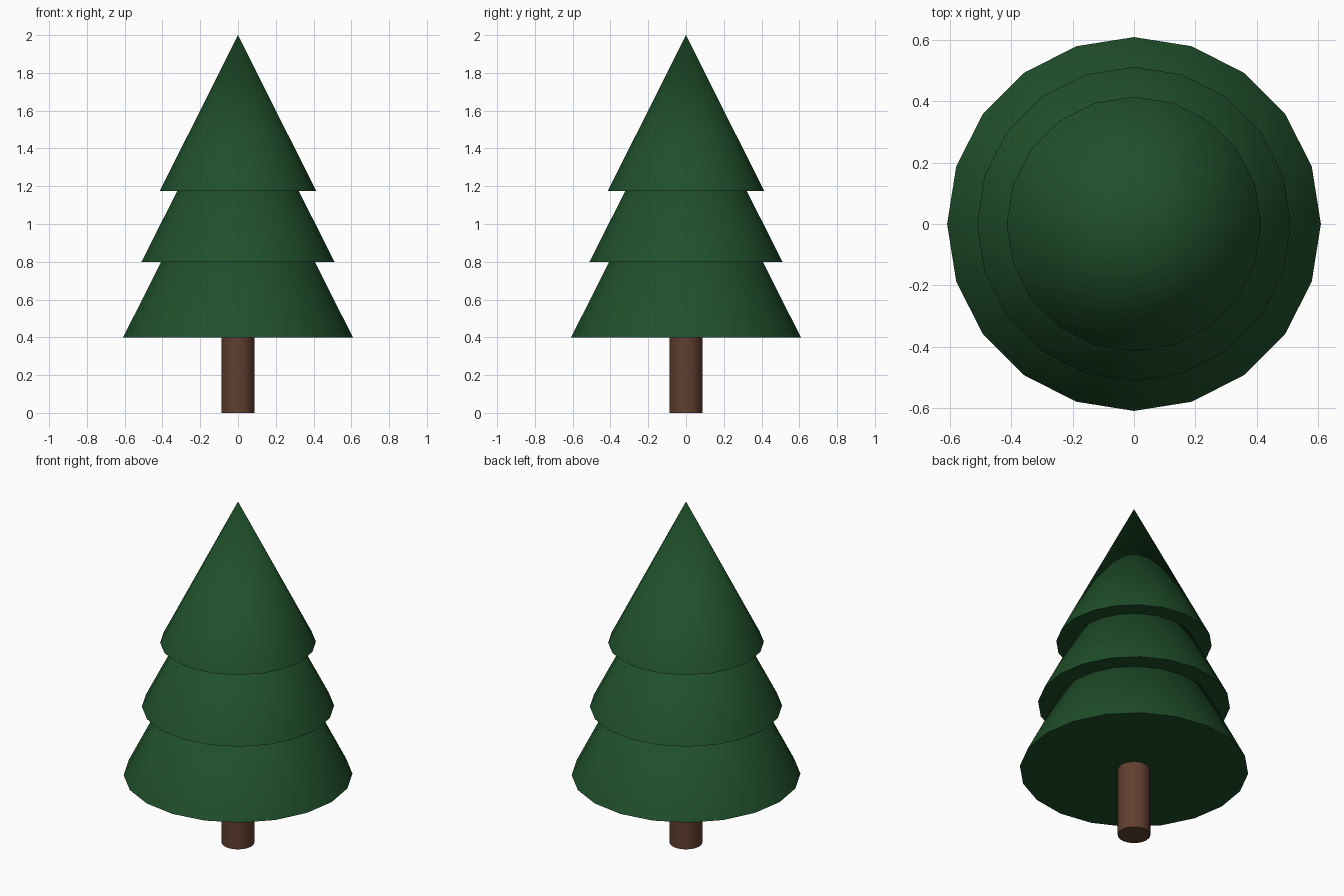
import bpy
import math

if "Cube" in bpy.data.objects:
    bpy.data.objects.remove(bpy.data.objects["Cube"])


def material(name, color):
    mat = bpy.data.materials.new(name)
    mat.diffuse_color = color
    mat.use_nodes = True
    mat.node_tree.nodes["Principled BSDF"].inputs["Base Color"].default_value = mat.diffuse_color
    return mat


def cone(name, r1, r2, z0, z1, mat):
    """Upright 20-sided cone or cylinder between two heights."""
    bpy.ops.mesh.primitive_cone_add(vertices=20, radius1=r1, radius2=r2,
                                    depth=z1 - z0, location=(0, 0, (z0 + z1) / 2))
    obj = bpy.context.object
    obj.name = name
    obj.data.materials.append(mat)
    bpy.ops.object.shade_smooth_by_angle(angle=math.radians(40))
    return obj


bark = material("bark", (0.12, 0.05, 0.03, 1))
needles = material("needles", (0.014, 0.08, 0.024, 1))

# Trunk
cone("trunk", 0.087, 0.087, 0.0, 0.5, bark)

# Foliage tiers: base radius, base height, apex height
tiers = [
    ("foliage_lower", 0.608, 0.40, 1.61),
    ("foliage_middle", 0.511, 0.80, 1.81),
    ("foliage_top", 0.414, 1.175, 2.0),
]
for name, radius, z0, z1 in tiers:
    cone(name, radius, 0, z0, z1, needles)
